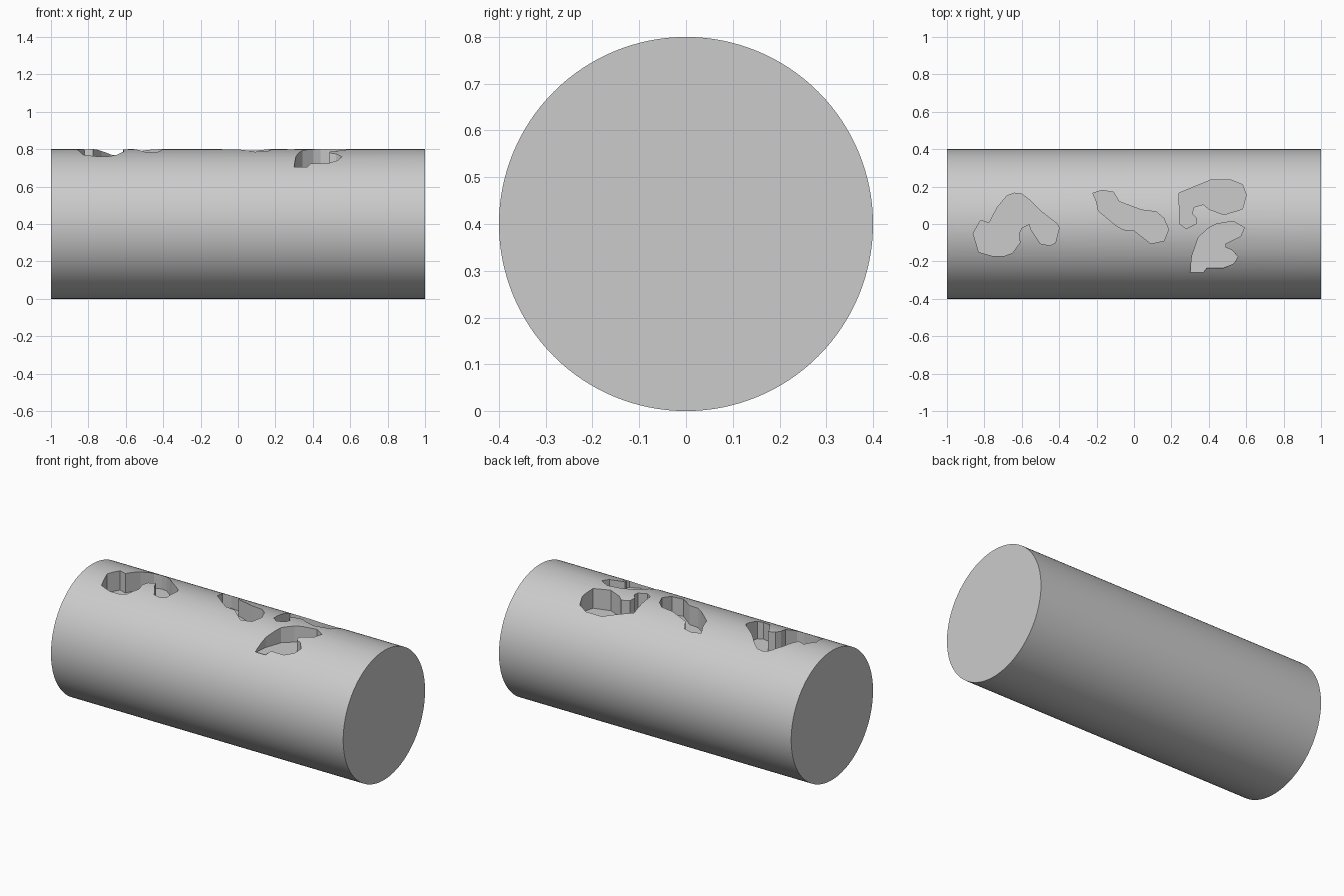
import bpy
import bmesh
import math

default_cube = bpy.data.objects.get("Cube")
if default_cube:
    bpy.data.objects.remove(default_cube, do_unlink=True)

RADIUS, LENGTH = 0.4, 2.0

# Single plain grey material
grey = bpy.data.materials.new("light grey")
grey.use_nodes = True
colour = (0.6, 0.6, 0.6, 1)
grey.diffuse_color = colour
grey.node_tree.nodes["Principled BSDF"].inputs["Base Color"].default_value = colour

# Pocket outlines in plan (x, y), each with the height of its flat floor
arch_outline = [
    (-.86, -.05), (-.82, .02), (-.775, .005), (-.73, .09), (-.68, .15), (-.64, .165),
    (-.6, .16), (-.56, .13), (-.5, .07), (-.41, 0), (-.4, -.02), (-.42, -.1),
    (-.45, -.115), (-.5, -.105), (-.55, -.03), (-.56, 0), (-.6, -.02), (-.615, -.05),
    (-.61, -.1), (-.65, -.155), (-.69, -.17), (-.76, -.17), (-.83, -.15)]
slanted_outline = [
    (-.22, .165), (-.17, .18), (-.11, .17), (-.08, .12), (.04, .075), (.12, .065),
    (.16, .03), (.185, -.03), (.16, -.09), (.09, -.105), (0, -.035), (-.06, -.03),
    (-.1, -.005), (-.19, .07), (-.2, .12)]
hook_outline = [
    (.24, .165), (.41, .235), (.52, .235), (.58, .21), (.6, .155), (.58, .08),
    (.48, .05), (.4, .08), (.37, .105), (.32, .09), (.31, .055), (.335, .03),
    (.33, 0), (.28, -.025), (.245, 0)]
notched_outline = [
    (.3, -.26), (.31, -.17), (.345, -.07), (.4, -.02), (.44, 0), (.53, .015),
    (.59, -.02), (.57, -.065), (.49, -.105), (.49, -.125), (.525, -.14),
    (.555, -.175), (.535, -.21), (.48, -.235), (.39, -.235), (.37, -.26)]
pockets = {
    "arch_pocket": (arch_outline, 0.68),
    "slanted_pocket": (slanted_outline, 0.68),
    "hook_pocket": (hook_outline, 0.67),
    "notched_pocket": (notched_outline, 0.7),
}


def make_prism(name, outline, floor):
    """Extrude a plan outline from the pocket floor to above the cylinder."""
    bm = bmesh.new()
    base = bm.faces.new([bm.verts.new((x, y, floor)) for x, y in outline])
    grown = bmesh.ops.extrude_face_region(bm, geom=[base], use_keep_orig=True)
    top = [v for v in grown["geom"] if isinstance(v, bmesh.types.BMVert)]
    bmesh.ops.translate(bm, verts=top, vec=(0, 0, 1 - floor))
    bmesh.ops.recalc_face_normals(bm, faces=bm.faces)
    mesh = bpy.data.meshes.new(name)
    bm.to_mesh(mesh)
    bm.free()
    mesh.materials.append(grey)
    prism = bpy.data.objects.new(name, mesh)
    bpy.context.collection.objects.link(prism)
    prism.hide_render = True
    return prism


# Horizontal cylinder body
bpy.ops.mesh.primitive_cylinder_add(
    vertices=128, radius=RADIUS, depth=LENGTH,
    location=(0, 0, RADIUS), rotation=(0, math.pi / 2, 0))
body = bpy.context.object
body.name = "cylinder_body"
body.data.materials.append(grey)
bpy.ops.object.transform_apply(location=True, rotation=True, scale=True)

# Sink the pockets into the top
for name, (outline, floor) in pockets.items():
    cutter = make_prism(name + "_cutter", outline, floor)
    cut = body.modifiers.new(name, "BOOLEAN")
    cut.operation = "DIFFERENCE"
    cut.solver = "EXACT"
    cut.object = cutter
    bpy.context.view_layer.objects.active = body
    bpy.ops.object.modifier_apply(modifier=cut.name)
    bpy.data.objects.remove(cutter, do_unlink=True)

# Smooth only the round outer skin; caps, pocket walls and floors stay flat
bpy.ops.object.select_all(action="DESELECT")
body.select_set(True)
bpy.ops.object.shade_smooth_by_angle(angle=math.radians(30))
for face in body.data.polygons:
    reach = math.hypot(face.center.y, face.center.z - RADIUS)
    face.use_smooth = abs(face.normal.x) < 0.01 and reach > RADIUS * 0.995
